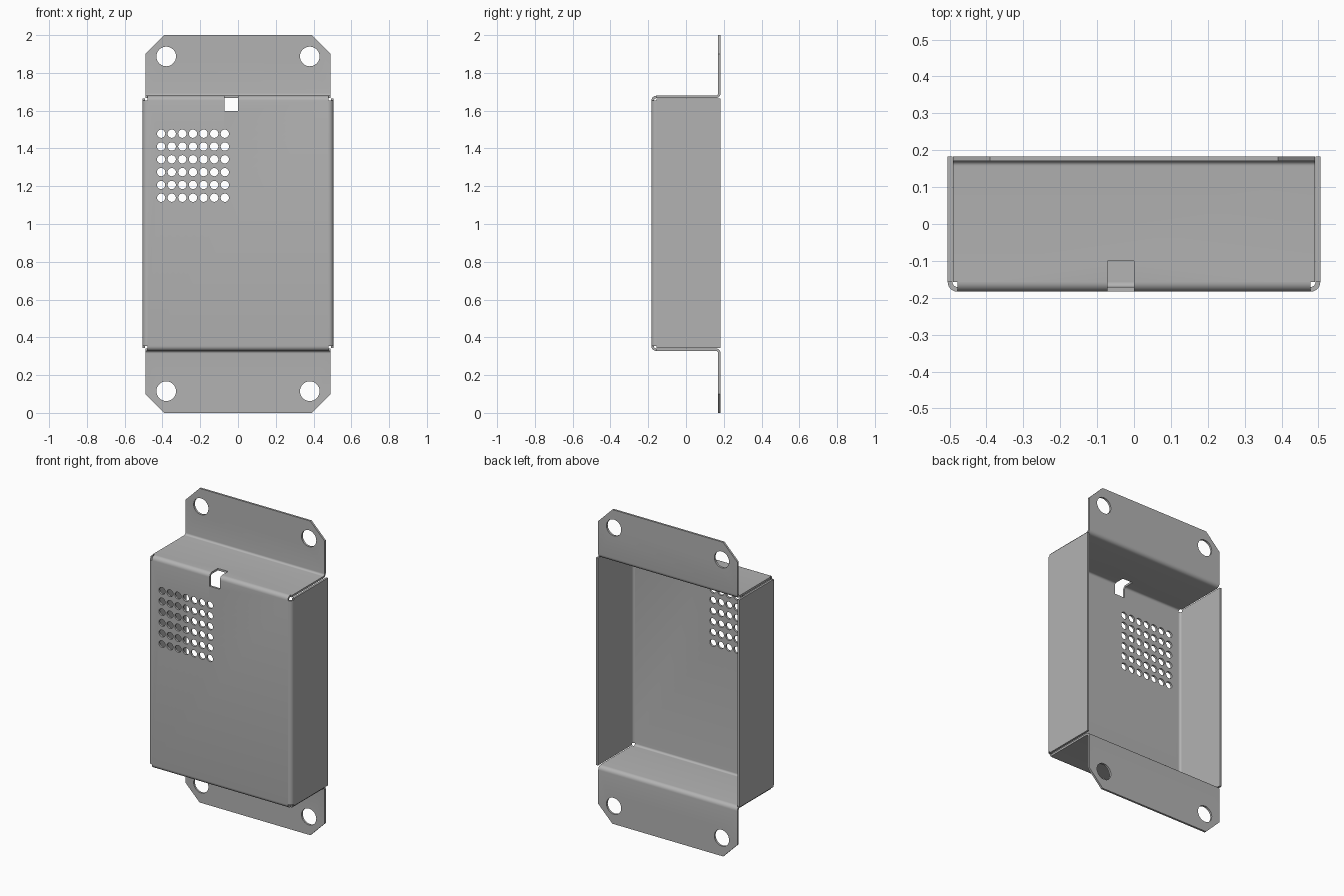
import bpy, bmesh, math
from mathutils import Vector, Matrix

cube = bpy.data.objects.get("Cube")
if cube:
    bpy.data.objects.remove(cube, do_unlink=True)

T = 0.013            # sheet thickness
R = 0.0195           # bend radius at mid-sheet
FRONT, BACK = -0.177, 0.177
BEND_END = -0.157    # where the front bends finish

steel = bpy.data.materials.new("grey_steel")
steel.use_nodes = True
steel.diffuse_color = (0.45, 0.45, 0.45, 1)
steel.node_tree.nodes["Principled BSDF"].inputs["Base Color"].default_value = (0.45, 0.45, 0.45, 1)


def sheet_outline(path, steps=6):
    """Closed outline of a sheet following a path with rounded bends."""
    pts = [Vector(p) for p in path]
    side = lambda d: Vector((-d.y, d.x))
    first = (pts[1] - pts[0]).normalized()
    last = (pts[-1] - pts[-2]).normalized()
    line = [(pts[0], side(first))]
    for a, b, c in zip(pts, pts[1:], pts[2:]):
        n0, n1 = side((b - a).normalized()), side((c - b).normalized())
        turn = 1 if n0.x * n1.y - n0.y * n1.x > 0 else -1
        centre = b + turn * R * (n0 + n1)
        for i in range(steps + 1):
            ang = i / steps * math.pi / 2
            n = n0 * math.cos(ang) + n1 * math.sin(ang)
            line.append((centre - turn * R * n, n))
    line.append((pts[-1], side(last)))
    return [p + n * T / 2 for p, n in line] + [p - n * T / 2 for p, n in reversed(line)]


def extrude(name, outline, to3d, lo, hi):
    """Prism between lo and hi along the axis left free by to3d."""
    bm = bmesh.new()
    face = bm.faces.new([bm.verts.new(to3d(p, lo)) for p in outline])
    ext = bmesh.ops.extrude_face_region(bm, geom=[face])
    shift = Vector(to3d(outline[0], hi)) - Vector(to3d(outline[0], lo))
    moved = [v for v in ext["geom"] if isinstance(v, bmesh.types.BMVert)]
    bmesh.ops.translate(bm, verts=moved, vec=shift)
    bmesh.ops.recalc_face_normals(bm, faces=bm.faces)
    return make_object(name, bm)


def make_object(name, bm):
    mesh = bpy.data.meshes.new(name)
    bm.to_mesh(mesh)
    bm.free()
    obj = bpy.data.objects.new(name, mesh)
    bpy.context.collection.objects.link(obj)
    mesh.materials.append(steel)
    return obj


def add_box(bm, lo, hi, spin=0):
    lo, hi = Vector(lo), Vector(hi)
    m = Matrix.Translation((lo + hi) / 2) @ Matrix.Rotation(spin, 4, 'Y') @ Matrix.Diagonal((*(hi - lo), 1))
    bmesh.ops.create_cube(bm, size=1, matrix=m)


def add_drill(bm, x, y, z, radius, sides):
    m = Matrix.Translation((x, y, z)) @ Matrix.Rotation(math.pi / 2, 4, 'X')
    bmesh.ops.create_cone(bm, cap_ends=True, segments=sides, radius1=radius,
                          radius2=radius, depth=0.06, matrix=m)


def cut(obj, bm):
    cutter = make_object("cutter", bm)
    cutter.hide_render = True
    mod = obj.modifiers.new("cut", 'BOOLEAN')
    mod.operation, mod.solver, mod.object = 'DIFFERENCE', 'EXACT', cutter
    select(obj)
    bpy.ops.object.modifier_apply(modifier=mod.name)
    bpy.data.objects.remove(cutter, do_unlink=True)


def select(obj):
    bpy.ops.object.select_all(action='DESELECT')
    obj.select_set(True)
    bpy.context.view_layer.objects.active = obj


# Bent body: mounting flange, top wall, front, bottom wall, mounting flange
low, high = 0.3345, 1.6725
path = [(BACK, 0), (BACK, low), (FRONT, low), (FRONT, high), (BACK, high), (BACK, 2)]
body = extrude("body_and_flanges", sheet_outline(path), lambda p, x: (x, p.x, p.y), -0.49, 0.49)

cuts = bmesh.new()
for s in (-1, 1):
    # Corner reliefs beside the front panel
    add_box(cuts, (s * 0.535 - 0.056, -0.25, 0.2), (s * 0.535 + 0.056, BEND_END, 1.8))
    for z, corner in ((0.115, 0), (1.887, 2)):
        # Mounting holes and clipped flange corners
        add_drill(cuts, s * 0.38, BACK, z, 0.052, 32)
        off = 0.05 if corner else -0.05
        x, z0 = s * 0.49, corner
        add_box(cuts, (x - 0.0707, 0.15, z0 - 0.0707), (x + 0.0707, 0.2, z0 + 0.0707), math.pi / 4)
# Ventilation grid
for col in range(7):
    for row in range(6):
        add_drill(cuts, -0.407 + col * 0.0562, FRONT, 1.139 + row * 0.0678, 0.022, 20)
# Cable notch through the upper front bend
add_box(cuts, (-0.072, -0.25, 1.597), (0, -0.10, 1.75))
cut(body, cuts)

# Side walls with their bends into the front panel
parts = [body]
for s, name in ((1, "left_side_wall"), (-1, "right_side_wall")):
    path = [(s * 0.479, FRONT), (s * 0.4985, FRONT), (s * 0.4985, 0.1835)]
    wall = extrude(name, sheet_outline(path), lambda p, z: (p.x, p.y, z), 0.343, 1.664)
    ends = bmesh.new()
    add_box(ends, (s * 0.5 - 0.1, -0.25, 0.2), (s * 0.5 + 0.1, BEND_END, 0.354))
    add_box(ends, (s * 0.5 - 0.1, -0.25, 1.653), (s * 0.5 + 0.1, BEND_END, 1.8))
    cut(wall, ends)
    parts.append(wall)

for obj in parts:
    select(obj)
    bpy.ops.object.shade_smooth_by_angle(angle=math.radians(35))
